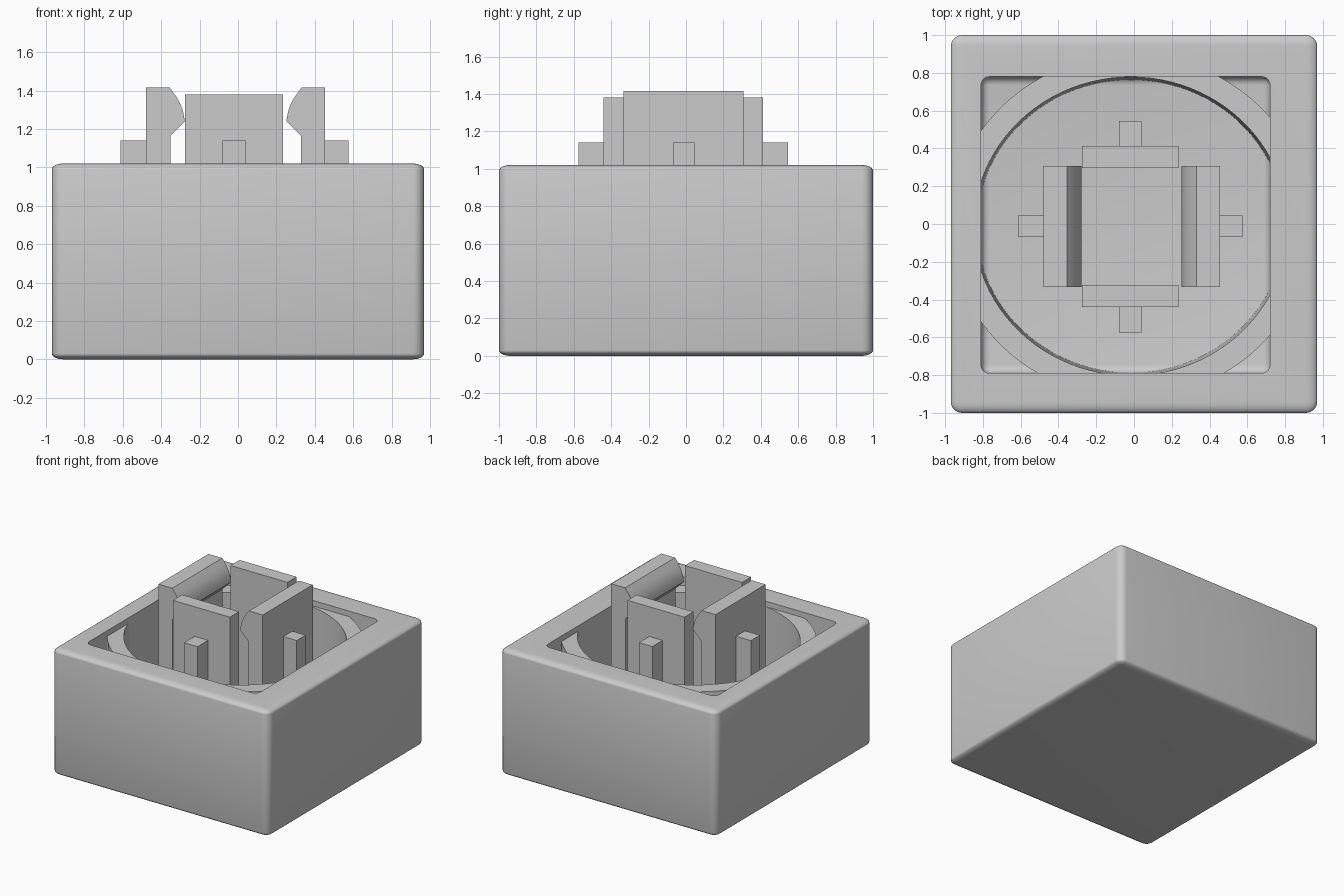
import bpy, bmesh, math
from mathutils import Vector

if "Cube" in bpy.data.objects:
    bpy.data.objects.remove(bpy.data.objects["Cube"])

FLOOR = 0.17            # cavity floor height
CX, CY = -0.017, -0.012  # centre of the inner mechanism

grey = bpy.data.materials.new("light grey plastic")
grey.diffuse_color = (0.60, 0.60, 0.60, 1)
grey.use_nodes = True
grey.node_tree.nodes["Principled BSDF"].inputs["Base Color"].default_value = grey.diffuse_color


def make_object(name, bm):
    bmesh.ops.recalc_face_normals(bm, faces=bm.faces[:])
    mesh = bpy.data.meshes.new(name)
    bm.to_mesh(mesh)
    bm.free()
    mesh.materials.append(grey)
    ob = bpy.data.objects.new(name, mesh)
    bpy.context.collection.objects.link(ob)
    return ob


def box_mesh(x0, x1, y0, y1, z0, z1):
    bm = bmesh.new()
    bmesh.ops.create_cube(bm, size=1)
    for v in bm.verts:
        v.co = Vector((x0 if v.co.x < 0 else x1,
                       y0 if v.co.y < 0 else y1,
                       z0 if v.co.z < 0 else z1))
    return bm


def block(name, x0, x1, y0, y1, top):
    return make_object(name, box_mesh(x0, x1, y0, y1, FLOOR - 0.02, top))


def boolean(ob, cutter, operation):
    mod = ob.modifiers.new("cut", 'BOOLEAN')
    mod.operation = operation
    mod.solver = 'EXACT'
    mod.object = cutter
    bpy.context.view_layer.objects.active = ob
    bpy.ops.object.modifier_apply(modifier=mod.name)


def smooth(ob):
    bpy.ops.object.select_all(action='DESELECT')
    ob.select_set(True)
    bpy.context.view_layer.objects.active = ob
    bpy.ops.object.shade_smooth_by_angle(angle=math.radians(30))


# outer shell, rounded edges flattened vertically
bm = box_mesh(-0.97, 0.97, -1, 1, 0, 2.04)
bmesh.ops.bevel(bm, geom=bm.edges[:], offset=0.06, segments=6,
                profile=0.5, affect='EDGES')
for v in bm.verts:
    v.co.z *= 0.5
shell = make_object("shell", bm)

# rounded cavity with a filleted floor
bm = box_mesh(-0.81, 0.72, -0.79, 0.78, FLOOR, 1.3)
edges = [e for e in bm.edges if min(v.co.z for v in e.verts) < 1]
bmesh.ops.bevel(bm, geom=edges, offset=0.045, segments=5,
                profile=0.5, affect='EDGES')
cavity = make_object("cavity_cutter", bm)
cavity.hide_render = True
boolean(shell, cavity, 'DIFFERENCE')
smooth(shell)

# oval guide wall with a slightly drafted bore
bm = bmesh.new()
N = 96
section = [(0.815, 0.775, FLOOR - 0.02), (0.83, 0.79, 0.975),
           (0.955, 0.908, 0.975), (0.955, 0.908, FLOOR - 0.02)]
loops = [[bm.verts.new((CX + a * math.cos(2 * math.pi * i / N),
                        CY + b * math.sin(2 * math.pi * i / N), z))
          for i in range(N)] for a, b, z in section]
for k in range(4):
    p, q = loops[k], loops[(k + 1) % 4]
    for i in range(N):
        j = (i + 1) % N
        bm.faces.new((p[i], p[j], q[j], q[i]))
guide = make_object("guide_wall", bm)
bounds = make_object("guide_bounds", box_mesh(-0.815, 0.725, -0.795, 0.785,
                                              FLOOR - 0.01, 1.3))
bounds.hide_render = True
boolean(guide, bounds, 'INTERSECT')
smooth(guide)
for cutter in (cavity, bounds):
    bpy.data.objects.remove(cutter)

# hooked side clips, mirrored about the middle
arc = []
for i in range(9):
    t = i / 8
    arc.append((0.343 - 0.078 * t - 0.022 * math.sin(math.pi * t) * 0.8,
                1.415 - 0.175 * t))
profile = [(0.467, FLOOR - 0.02), (0.467, 1.415)] + arc + \
          [(0.34, 1.165), (0.34, FLOOR - 0.02)]
for side, name in ((-1, "left_clip"), (1, "right_clip")):
    bm = bmesh.new()
    face = bm.faces.new([bm.verts.new((-0.0125 + side * x, -0.333, z))
                         for x, z in profile])
    out = bmesh.ops.extrude_face_region(bm, geom=[face])
    moved = [g for g in out["geom"] if isinstance(g, bmesh.types.BMVert)]
    bmesh.ops.translate(bm, verts=moved, vec=(0, 0.64, 0))
    smooth(make_object(name, bm))

# front and back plates
block("front_plate", -0.275, 0.235, -0.44, -0.323, 1.38)
block("back_plate", -0.275, 0.235, 0.297, 0.413, 1.38)

# support ribs on the four sides
block("front_rib", -0.08, 0.04, -0.575, -0.43, 1.14)
block("back_rib", -0.08, 0.04, 0.40, 0.545, 1.14)
block("left_rib", -0.613, -0.47, -0.07, 0.045, 1.14)
block("right_rib", 0.445, 0.575, -0.07, 0.045, 1.14)
